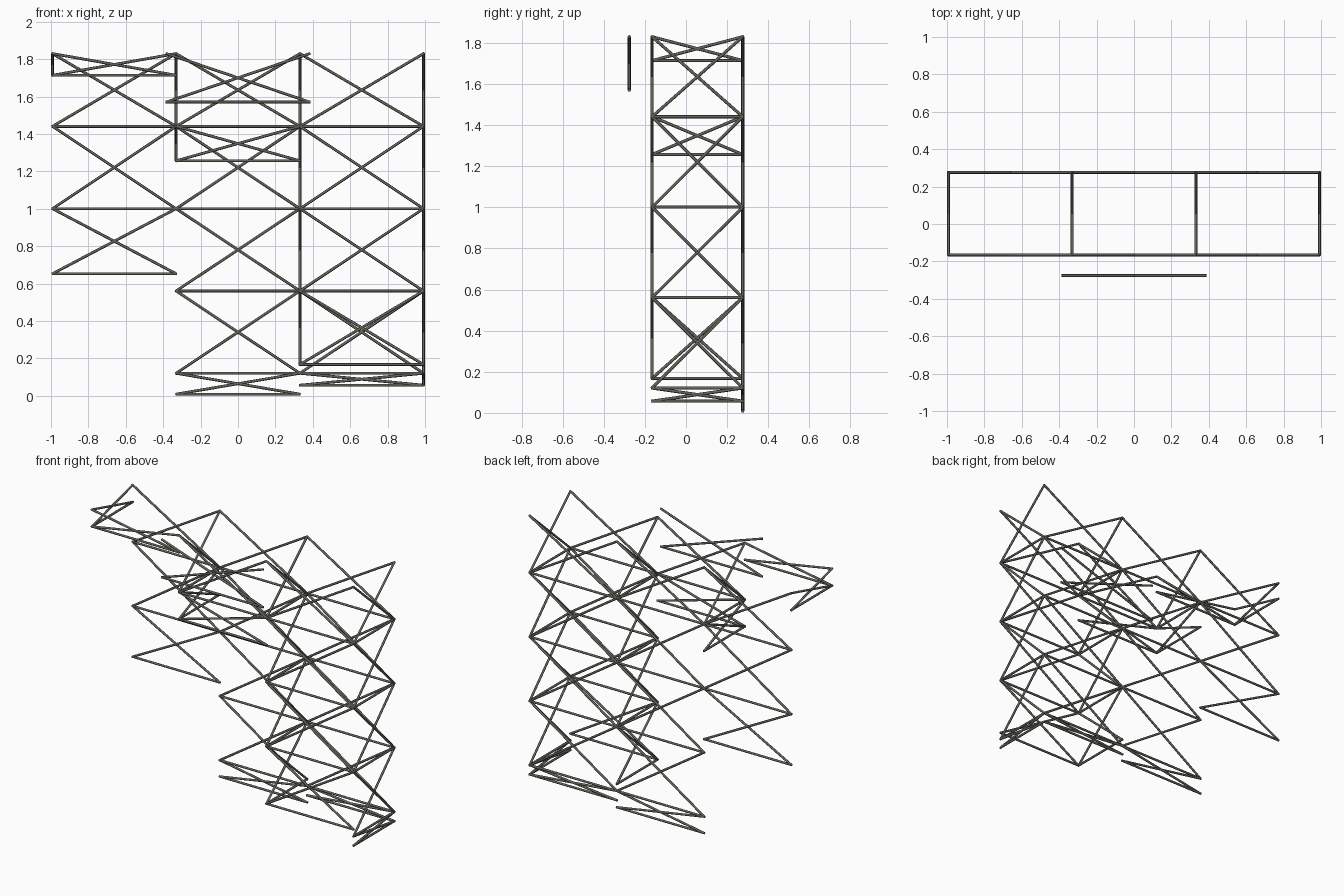
import bpy, bmesh
from mathutils import Vector, Matrix

if "Cube" in bpy.data.objects:
    bpy.data.objects.remove(bpy.data.objects["Cube"])

R = 0.0075          # rod radius
X = [-0.992, -0.331, 0.331, 0.992]   # frame lines across the width
BACK, FRONT, OUTER = 0.276, -0.165, -0.276
TOP = 1.83

steel = bpy.data.materials.new("weathered_steel")
steel.diffuse_color = (0.135, 0.13, 0.108, 1)
steel.use_nodes = True
steel.node_tree.nodes["Principled BSDF"].inputs["Base Color"].default_value = steel.diffuse_color


def rod(bm, a, b):
    """Thin round rod between two points."""
    a, b = Vector(a), Vector(b)
    d = b - a
    m = Matrix.Translation((a + b) / 2) @ d.to_track_quat('Z', 'Y').to_matrix().to_4x4()
    bmesh.ops.create_cone(bm, cap_ends=True, segments=8, radius1=R, radius2=R,
                          depth=d.length + R, matrix=m)


def braced_column(name, p, q, levels):
    """Stack of cross-braced cells between plan points p and q, a rail below each cell."""
    bm = bmesh.new()
    for hi, lo in zip(levels, levels[1:]):
        rod(bm, (*p, lo), (*q, hi))
        rod(bm, (*p, hi), (*q, lo))
        rod(bm, (*p, lo), (*q, lo))
    me = bpy.data.meshes.new(name)
    bm.to_mesh(me)
    bm.free()
    me.materials.append(steel)
    ob = bpy.data.objects.new(name, me)
    bpy.context.collection.objects.link(ob)
    bpy.context.view_layer.objects.active = ob
    ob.select_set(True)
    bpy.ops.object.shade_smooth_by_angle(angle=0.9)
    ob.select_set(False)


def levels(bottom):
    """Regular storey heights from the top down, ending at the given bottom."""
    return [TOP] + [z for z in (1.441, 1.001, 0.561, 0.121) if z > bottom + 0.01] + [bottom]


# back and front faces, three bays each
for i, side in enumerate(("left", "middle", "right")):
    for face, y, bottoms in (("back", BACK, (0.653, 0.009, 0.057)),
                             ("front", FRONT, (1.714, 1.257, 0.168))):
        braced_column(f"{face}_{side}_bracing", (X[i], y), (X[i + 1], y), levels(bottoms[i]))

# cross frames joining front to back
for x, name, bottom in zip(X, ("left_end", "left_inner", "right_inner", "right_end"),
                           (1.714, 1.257, 0.168, 0.057)):
    braced_column(f"{name}_cross_bracing", (x, FRONT), (x, BACK), levels(bottom))

# separate panel standing in front
braced_column("outer_front_bracing", (-0.383, OUTER), (0.383, OUTER), [TOP, 1.571])
